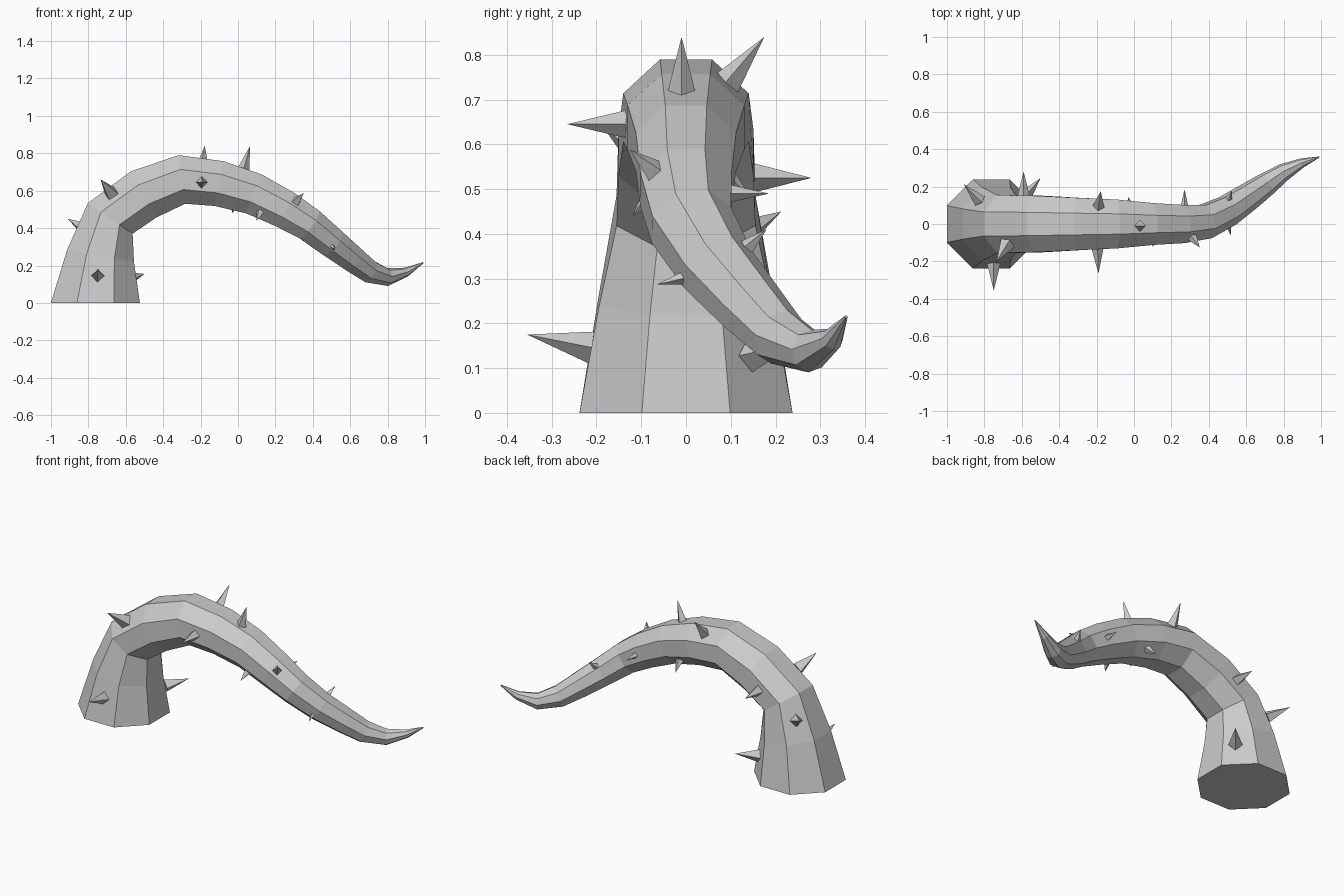
import bpy, bmesh, math
from mathutils import Vector, Matrix

if "Cube" in bpy.data.objects:
    bpy.data.objects.remove(bpy.data.objects["Cube"])

# Centre line of the tentacle with the half-thickness at each ring
RINGS = [((-.7625, 0, 0), .238), ((-.735, 0, .25), .182), ((-.683, 0, .452), .145),
         ((-.505, 0, .58), .141), ((-.30, 0, .66), .131), ((-.10, 0, .638), .122),
         ((.085, 0, .583), .112), ((.25, 0, .50), .102), ((.38, .012, .42), .09),
         ((.50, .07, .323), .08), ((.61, .145, .237), .07), ((.70, .208, .17), .06),
         ((.80, .277, .138), .044), ((.90, .327, .165), .023), ((.99, .358, .215), .003)]

# Thorns: base centre, tip, base radius
THORNS = [((-.75, -.205, .145), (-.75, -.355, .175), .04),
          ((-.58, .15, .13), (-.50, .245, .155), .038),
          ((-.83, .13, .40), (-.91, .213, .45), .035),
          ((-.68, -.11, .59), (-.735, -.20, .66), .042),
          ((-.59, .14, .525), (-.59, .28, .525), .038),
          ((-.195, -.128, .645), (-.19, -.265, .645), .035),
          ((-.19, .09, .735), (-.178, .175, .84), .035),
          ((.03, -.01, .715), (.065, -.01, .84), .034),
          ((-.02, .09, .53), (-.03, .145, .48), .025),
          ((.27, .09, .49), (.27, .185, .49), .024),
          ((.12, -.075, .49), (.10, -.12, .44), .028),
          ((.31, -.07, .54), (.352, -.125, .588), .03),
          ((.505, .13, .365), (.525, .18, .41), .024),
          ((.50, .01, .305), (.52, -.065, .287), .021)]


def finish(bm, name):
    bmesh.ops.recalc_face_normals(bm, faces=bm.faces)
    mesh = bpy.data.meshes.new(name)
    bm.to_mesh(mesh)
    bm.free()
    obj = bpy.data.objects.new(name, mesh)
    bpy.context.collection.objects.link(obj)
    return obj


# Eight-sided tentacle body, swept without twist along the centre line
bm = bmesh.new()
points = [Vector(p) for p, r in RINGS]
tangent, up = Vector((0, 0, 1)), Vector((-1, 0, 0))
loops = []
for i, (p, r) in enumerate(RINGS):
    if i:
        new = (points[i] - points[i - 1]).normalized()
        if i < len(points) - 1:
            new = (new + (points[i + 1] - points[i]).normalized()).normalized()
        up = tangent.rotation_difference(new) @ up
        tangent = new
    side = tangent.cross(up)
    widen = 1.07 if 0 < i < 6 else 1.0
    radius = r / math.cos(math.pi / 8)
    loops.append([bm.verts.new(points[i] + radius * (math.cos(a) * up + widen * math.sin(a) * side))
                  for a in ((k + .5) * math.pi / 4 for k in range(8))])
for a, b in zip(loops, loops[1:]):
    for k in range(8):
        n = (k + 1) % 8
        bm.faces.new((a[k], a[n], b[n], b[k]))
bm.faces.new(loops[0])
bm.faces.new(loops[-1])
finish(bm, "tentacle_body")

# Four-sided thorns
for i, (base, tip, r) in enumerate(THORNS):
    base, tip = Vector(base), Vector(tip)
    axis = tip - base
    base -= axis.normalized() * .01
    axis = tip - base
    place = Matrix.Translation((base + tip) / 2) @ axis.to_track_quat('Z', 'Y').to_matrix().to_4x4()
    bm = bmesh.new()
    bmesh.ops.create_cone(bm, cap_ends=True, segments=4, radius1=r, radius2=0,
                          depth=axis.length, matrix=place)
    bmesh.ops.remove_doubles(bm, verts=bm.verts, dist=1e-5)
    finish(bm, f"thorn_{i + 1}")
